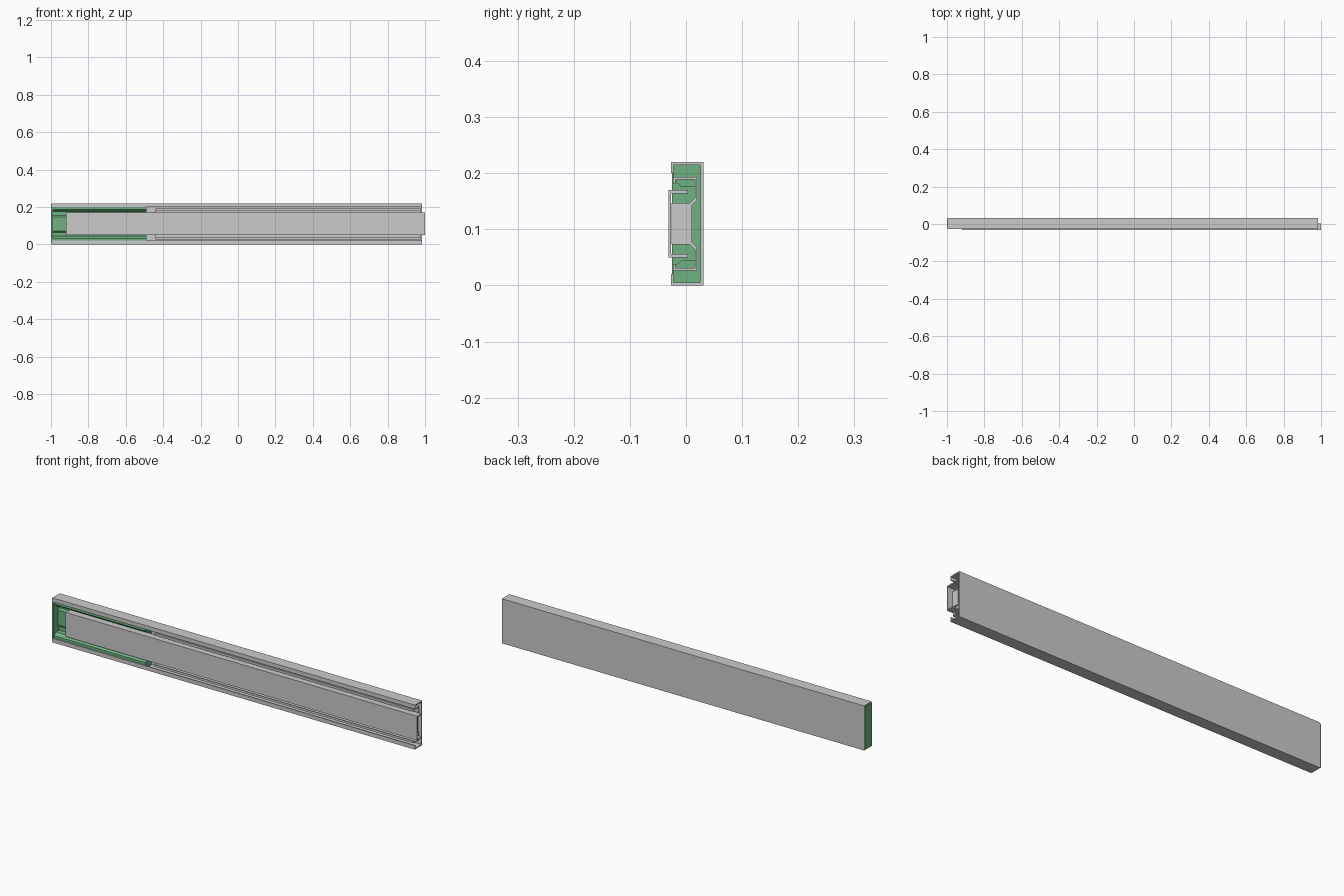
import bpy, bmesh

if "Cube" in bpy.data.objects:
    bpy.data.objects.remove(bpy.data.objects["Cube"])

ZC = 0.11  # mirror height shared by every cross-section


def extrude(name, half, x0, x1, extra=None):
    """Closed section = half (upper points, y/z) plus its mirror image, swept along x."""
    section = half + [(y, 2 * ZC - z) for y, z in reversed(half)]
    bm = bmesh.new()
    face = bm.faces.new([bm.verts.new((x0, y, z)) for y, z in section])
    swept = bmesh.ops.extrude_face_region(bm, geom=[face], use_keep_orig=True)
    bmesh.ops.translate(bm, vec=(x1 - x0, 0, 0),
                        verts=[v for v in swept["geom"] if isinstance(v, bmesh.types.BMVert)])
    # optional closed block: x0, x1, y0, y1, z0, z1
    if extra:
        a, b, c, d, e, f = extra
        box = bmesh.ops.create_cube(bm, size=1)["verts"]
        bmesh.ops.scale(bm, vec=(b - a, d - c, f - e), verts=box)
        bmesh.ops.translate(bm, vec=((a + b) / 2, (c + d) / 2, (e + f) / 2), verts=box)
    bmesh.ops.recalc_face_normals(bm, faces=bm.faces)
    mesh = bpy.data.meshes.new(name)
    bm.to_mesh(mesh)
    bm.free()
    ob = bpy.data.objects.new(name, mesh)
    bpy.context.collection.objects.link(ob)
    return ob


# Wide outer channel with short front lips
extrude("outer_rail", [
    (0.026, 0.215), (-0.022, 0.215), (-0.022, 0.2), (-0.027, 0.2),
    (-0.027, 0.22), (0.031, 0.22)][::-1][:6], -0.995, 0.985)

# Middle rail: hooked flanges, sloped shoulders, end stop tab
extrude("middle_rail", [
    (0.007, 0.147), (0.016, 0.156), (0.016, 0.189), (-0.019, 0.189),
    (-0.019, 0.182), (-0.023, 0.182), (-0.023, 0.193), (0.02, 0.193),
    (0.02, 0.152), (0.011, 0.143)], -0.44, 0.975,
    extra=(0.968, 0.975, -0.026, 0.009, 0.073, 0.147))

# Inner rail: simple channel with its plate at the front
extrude("inner_rail", [
    (-0.031, 0.17), (0.004, 0.17), (0.004, 0.164), (-0.027, 0.164)], -0.92, 1.0)

# Green end housing: chamfered liner plus solid end wall
housing = extrude("end_housing", [
    (0.026, 0.215), (-0.022, 0.215), (-0.022, 0.187), (-0.007, 0.175),
    (0.018, 0.175), (0.018, 0.155), (0.01, 0.147)], -0.996, -0.49,
    extra=(-1.0, -0.99, -0.025, 0.03, 0.004, 0.216))
green = bpy.data.materials.new("green_plastic")
green.diffuse_color = (0.16, 0.45, 0.22, 1)
green.use_nodes = True
green.node_tree.nodes["Principled BSDF"].inputs["Base Color"].default_value = green.diffuse_color
housing.data.materials.append(green)
